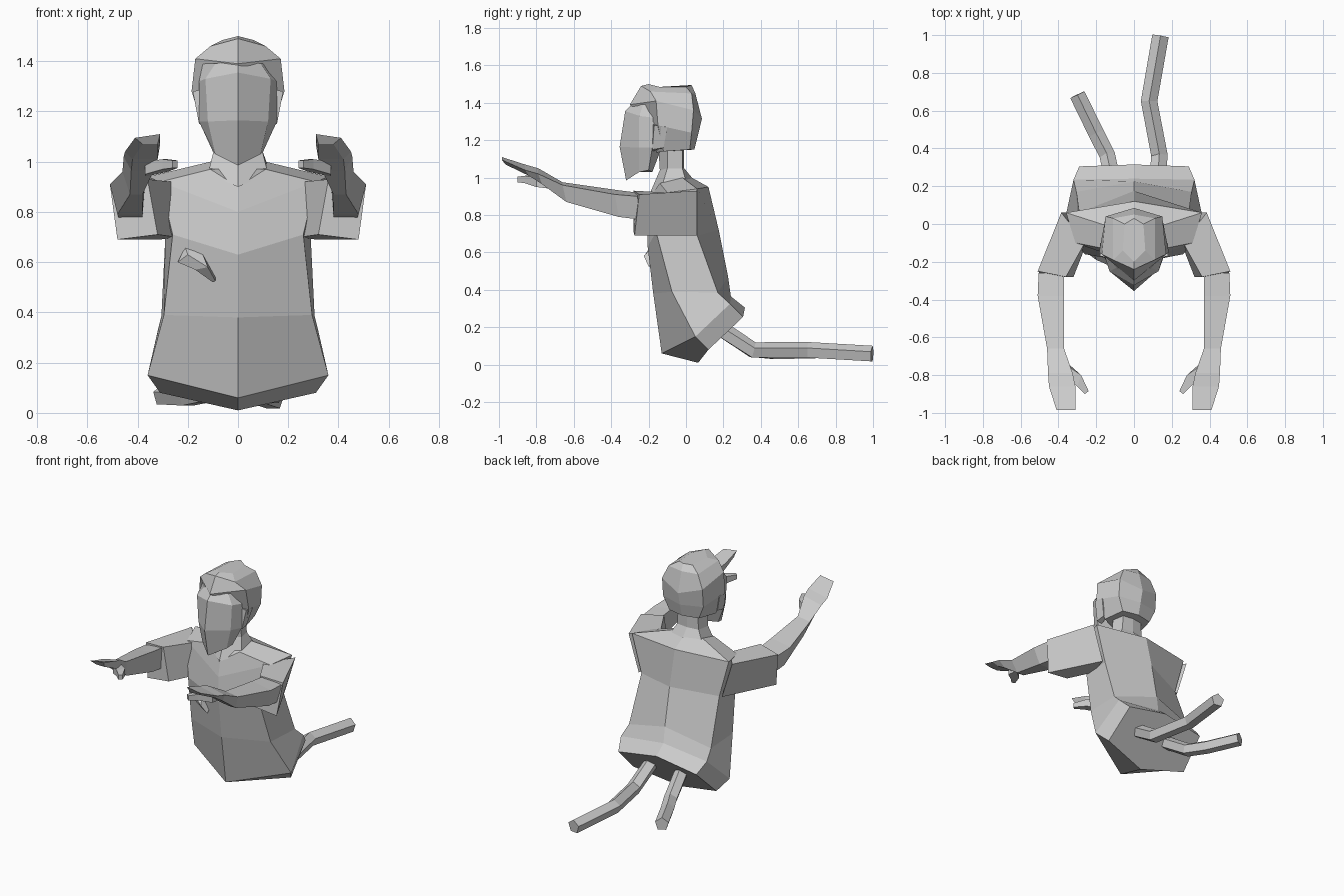
import bpy, bmesh
from mathutils import Vector


def loft(name, rings):
    """Join equal-sized point rings into a closed, flat-shaded skin."""
    bm = bmesh.new()
    vs = [[bm.verts.new(p) for p in r] for r in rings]
    n = len(vs[0])
    for a, b in zip(vs, vs[1:]):
        for i in range(n):
            j = (i + 1) % n
            bm.faces.new((a[i], a[j], b[j], b[i]))
    bm.faces.new(vs[0])
    bm.faces.new(vs[-1])
    bmesh.ops.recalc_face_normals(bm, faces=bm.faces)
    me = bpy.data.meshes.new(name)
    bm.to_mesh(me)
    bm.free()
    ob = bpy.data.objects.new(name, me)
    bpy.context.collection.objects.link(ob)
    return ob


def flip(p):
    return (-p[0], p[1], p[2])


def whole(half):
    """Front-centre, side..., back-centre half ring -> symmetric full ring."""
    return half + [flip(p) for p in reversed(half[1:-1])]


def pair(name, rings):
    loft(name + "_right", rings)
    loft(name + "_left", [[flip(p) for p in r] for r in rings])


def strand(name, path, r):
    """Five-sided tube through a path."""
    pts = [Vector(p) for p in path]
    rings = []
    for i, p in enumerate(pts):
        t = (pts[min(i + 1, len(pts) - 1)] - pts[max(i - 1, 0)]).normalized()
        side = t.cross(Vector((0, 0, 1))).normalized()
        up = side.cross(t)
        rings.append([p + r * (side * c + up * s) for c, s in
                      ((0, 1), (.95, .31), (.59, -.81), (-.59, -.81), (-.95, .31))])
    loft(name, rings)


# Shirt torso from collar to hem, then the tilted lower edge
loft("shirt", [whole(h) for h in (
    [(0, -.19, .90), (.11, -.14, .97), (.11, -.02, 1.0), (0, .03, 1.0)],
    [(0, -.21, .80), (.31, -.10, .92), (.36, .06, .94), (0, .12, .95)],
    [(0, -.205, .63), (.26, -.16, .71), (.29, .06, .69), (0, .175, .72)],
    [(0, -.175, .38), (.295, -.075, .39), (.305, .17, .385), (0, .225, .47)],
    [(0, -.13, .06), (.36, .05, .15), (.32, .235, .325), (0, .24, .365)],
    [(0, .065, .01), (.31, .12, .08), (.29, .305, .255), (0, .315, .305)])])

# Torn flap on the chest
loft("torn_flap", [
    [(-.24, -.16, .60), (-.20, -.19, .63), (-.21, -.16, .66)],
    [(-.17, -.19, .57), (-.12, -.225, .58), (-.14, -.18, .63)],
    [(-.10, -.18, .52), (-.09, -.20, .525), (-.09, -.18, .54)]])

# Short sleeves
pair("sleeve", [
    [(.26, -.10, .92), (.385, .06, .93), (.31, .06, .69), (.25, -.10, .70)],
    [(.36, -.28, .93), (.51, -.25, .91), (.48, -.275, .69), (.32, -.28, .71)]])


# Forearm and hand: inner x, outer x, y, inner top z, outer top z, bottom z
pair("forearm", [
    [(xi, y, zi), (xo, y, zo), (xo - .03, y + .02, zb), (xi + .01, y + .02, zb)]
    for xi, xo, y, zi, zo, zb in (
        (.37, .505, -.26, .92, .90, .775),
        (.37, .51, -.38, .935, .91, .79),
        (.37, .46, -.66, .975, .96, .87),
        (.325, .455, -.79, 1.05, 1.02, .965),
        (.31, .45, -.86, 1.07, 1.04, 1.01),
        (.31, .41, -.985, 1.11, 1.095, 1.07))])
pair("thumb", [
    [(.37, -.74, 1.0), (.37, -.80, 1.0), (.37, -.80, .95), (.37, -.72, .94)],
    [(.28, -.80, 1.01), (.30, -.86, 1.01), (.30, -.86, .97), (.28, -.80, .96)],
    [(.24, -.885, 1.005), (.26, -.90, 1.005), (.26, -.90, .975), (.24, -.885, .975)]])

# Neck
loft("neck", [whole(h) for h in (
    [(0, -.15, 1.20), (.09, -.10, 1.18), (.07, -.02, 1.18), (0, -.01, 1.18)],
    [(0, -.14, 1.04), (.095, -.10, 1.05), (.08, -.02, 1.05), (0, -.01, 1.05)],
    [(0, -.20, .90), (.12, -.13, .95), (.12, 0, .98), (0, .04, .99)])])

# Hair and skull
loft("hair", [whole(h) for h in (
    [(0, -.20, 1.50), (.06, -.14, 1.485), (.05, 0, 1.485), (0, .03, 1.495)],
    [(0, -.24, 1.49), (.11, -.19, 1.46), (.11, .03, 1.45), (0, .05, 1.45)],
    [(0, -.30, 1.39), (.17, -.16, 1.41), (.15, .04, 1.36), (0, .085, 1.315)],
    [(0, -.22, 1.28), (.185, -.15, 1.28), (.15, .03, 1.24), (0, .065, 1.23)],
    [(0, -.18, 1.13), (.14, -.12, 1.14), (.11, .02, 1.15), (0, .045, 1.15)])])

# Long wedge-shaped face
loft("face", [whole(h) for h in (
    [(0, -.27, 1.41), (.09, -.23, 1.39), (.14, -.17, 1.39), (0, -.15, 1.40)],
    [(0, -.325, 1.355), (.13, -.25, 1.33), (.155, -.17, 1.32), (0, -.13, 1.34)],
    [(0, -.355, 1.165), (.12, -.25, 1.16), (.155, -.18, 1.16), (0, -.13, 1.16)],
    [(0, -.32, .985), (.09, -.25, 1.03), (.10, -.20, 1.04), (0, -.18, 1.03)])])

# Ears
pair("ear", [
    [(.13, -.18, 1.29), (.18, -.17, 1.28), (.18, -.10, 1.27), (.13, -.10, 1.27)],
    [(.12, -.18, 1.14), (.155, -.18, 1.15), (.15, -.12, 1.16), (.12, -.12, 1.16)]])

# Two trailing strands behind the body
strand("strand_long", [(.12, .17, .20), (.135, .36, .075), (.08, .65, .075), (.14, .995, .055)], .046)
strand("strand_short", [(-.10, .17, .20), (-.14, .36, .075), (-.20, .48, .065), (-.30, .685, .07)], .044)
